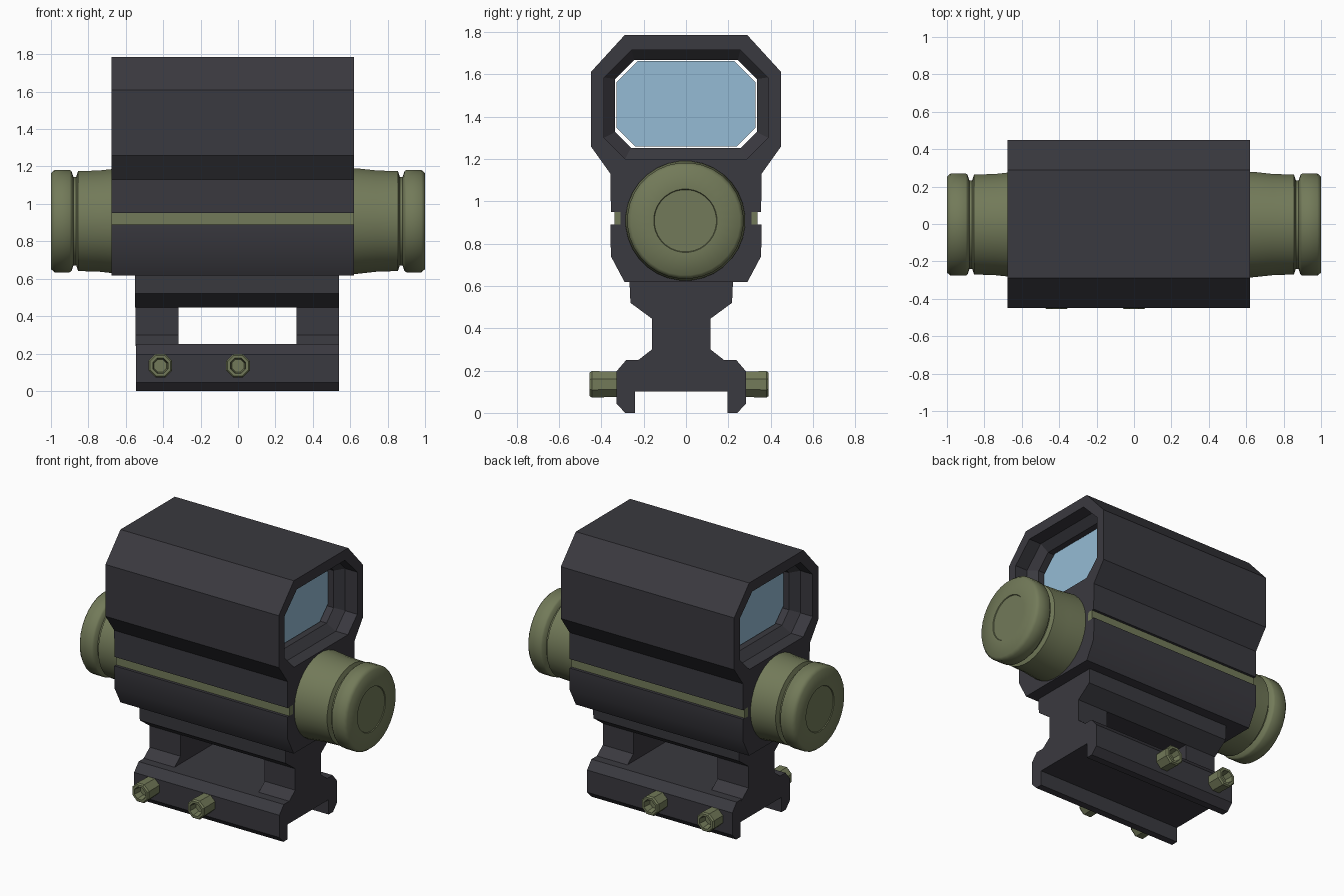
import bpy, bmesh, math

if "Cube" in bpy.data.objects:
    bpy.data.objects.remove(bpy.data.objects["Cube"], do_unlink=True)


def material(name, rgb):
    m = bpy.data.materials.new(name)
    m.use_nodes = True
    m.diffuse_color = (*rgb, 1)
    node = next(n for n in m.node_tree.nodes if n.type == 'BSDF_PRINCIPLED')
    node.inputs["Base Color"].default_value = (*rgb, 1)
    node.inputs["Roughness"].default_value = 0.6
    return m


BLACK = material("dark gunmetal", (0.042, 0.041, 0.050))
OLIVE = material("olive green", (0.17, 0.195, 0.10))
GLASS = material("pale blue glass", (0.30, 0.50, 0.66))


def finish(name, bm, mat, angle):
    bmesh.ops.recalc_face_normals(bm, faces=bm.faces)
    me = bpy.data.meshes.new(name)
    bm.to_mesh(me)
    bm.free()
    me.materials.append(mat)
    ob = bpy.data.objects.new(name, me)
    bpy.context.collection.objects.link(ob)
    smooth(ob, angle)
    return ob


def smooth(ob, angle):
    bpy.ops.object.select_all(action='DESELECT')
    ob.select_set(True)
    bpy.context.view_layer.objects.active = ob
    bpy.ops.object.shade_smooth_by_angle(angle=math.radians(angle))


def loft(name, rings, mat, angle=30):
    """Bridge rings of 3D points and cap both ends."""
    bm = bmesh.new()
    loops = [[bm.verts.new(p) for p in ring] for ring in rings]
    n = len(loops[0])
    for a, b in zip(loops, loops[1:]):
        for i in range(n):
            j = (i + 1) % n
            bm.faces.new((a[i], a[j], b[j], b[i]))
    bm.faces.new(loops[0])
    bm.faces.new(loops[-1])
    return finish(name, bm, mat, angle)


def prism(name, half, x0, x1, mat, yc=0.0, angle=30):
    """Extrude a mirrored half profile of (y, z) points along x."""
    outline = half + [(-y, z) for y, z in reversed(half)]
    return loft(name, [[(x, yc + y, z) for y, z in outline] for x in (x0, x1)], mat, angle)


def lathe(name, profile, sides, place, mat, angle=35):
    """Spin (distance, radius) points; place maps (d, u, v) to a 3D point."""
    rings = []
    for d, r in profile:
        steps = [2 * math.pi * (i + 0.5) / sides for i in range(sides)]
        rings.append([place(d, r * math.cos(t), r * math.sin(t)) for t in steps])
    return loft(name, rings, mat, angle)


def window(x, w, bottom, top, low, high):
    """Eight-sided window ring at x, with separate low and high corner cuts."""
    half = [(w - high, top), (w, top - high), (w, bottom + low), (w - low, bottom)]
    return [(x, y, z) for y, z in half + [(-y, z) for y, z in reversed(half)]]


# Housing: eight-sided hood over a grooved lower body
X0, X1 = -0.675, 0.62
housing = prism("housing", [
    (0.29, 1.785), (0.45, 1.61), (0.45, 1.26), (0.357, 1.13), (0.355, 0.95),
    (0.31, 0.95), (0.31, 0.89), (0.357, 0.89), (0.355, 0.74), (0.29, 0.618),
], X0, X1, BLACK)

# Viewing tunnel with stepped rims
outer = (0.387, 1.2, 1.715, 0.10, 0.13)
inner = (0.335, 1.252, 1.668, 0.075, 0.09)
cutter = loft("tunnel_cutter", [
    window(X0 - 0.1, *outer), window(X0 + 0.09, *outer), window(X0 + 0.14, *inner),
    window(X1 - 0.14, *inner), window(X1 - 0.09, *outer), window(X1 + 0.1, *outer),
], BLACK)
cutter.hide_render = True
cut = housing.modifiers.new("tunnel", 'BOOLEAN')
cut.operation = 'DIFFERENCE'
cut.solver = 'EXACT'
cut.object = cutter
bpy.context.view_layer.objects.active = housing
bpy.ops.object.modifier_apply(modifier=cut.name)
bpy.data.objects.remove(cutter, do_unlink=True)
smooth(housing, 50)

# Glass panes at both ends of the tunnel
for name, x in (("rear_glass", X0 + 0.18), ("front_glass", X1 - 0.18)):
    pane = (0.328, 1.258, 1.663, 0.09, 0.1)
    loft(name, [window(x - 0.004, *pane), window(x + 0.004, *pane)], GLASS)

# Side stripes sitting in the grooves
for name, s in (("left_stripe", 1), ("right_stripe", -1)):
    loft(name, [[(x, s * 0.30, 0.889), (x, s * 0.338, 0.889),
                 (x, s * 0.338, 0.951), (x, s * 0.30, 0.951)] for x in (X0, X1)], OLIVE)

# Barrel ends with grooved caps
barrel = [(0.5, 0.285), (0.64, 0.283), (0.74, 0.272), (0.855, 0.268), (0.865, 0.238),
          (0.88, 0.238), (0.89, 0.268), (0.9, 0.275), (0.98, 0.275), (1.0, 0.258),
          (1.0, 0.15), (0.995, 0.147), (0.995, 0.01)]
for name, s in (("left_barrel", 1), ("right_barrel", -1)):
    lathe(name, barrel, 32, lambda d, u, v, s=s: (s * d, -0.003 + u, 0.908 + v), OLIVE, 50)

# Mount: top plate, two legs and a channelled clamp base
MY = -0.0225
prism("mount_plate", [(0.245, 0.63), (0.24, 0.52), (0.138, 0.445)], -0.55, 0.54, BLACK, MY)
leg = [(0.138, 0.46), (0.138, 0.3), (0.215, 0.24)]
prism("right_mount_leg", leg, -0.547, -0.317, BLACK, MY)
prism("left_mount_leg", leg, 0.312, 0.54, BLACK, MY)
prism("clamp_base", [
    (0.26, 0.25), (0.307, 0.195), (0.307, 0.045), (0.265, 0.0), (0.218, 0.0), (0.218, 0.1),
], -0.545, 0.54, BLACK, MY)

# Socket bolts on both sides of the clamp
bolt = [(0.0, 0.064), (0.125, 0.068), (0.135, 0.06), (0.135, 0.044), (0.08, 0.036), (0.08, 0.004)]
for side, s, y in (("front", -1, -0.32), ("back", 1, 0.255)):
    for i, x in enumerate((-0.415, 0.0)):
        lathe(f"{side}_bolt_{i + 1}", bolt, 8,
              lambda d, u, v, s=s, y=y, x=x: (x + u, y + s * d, 0.135 + v), OLIVE)
